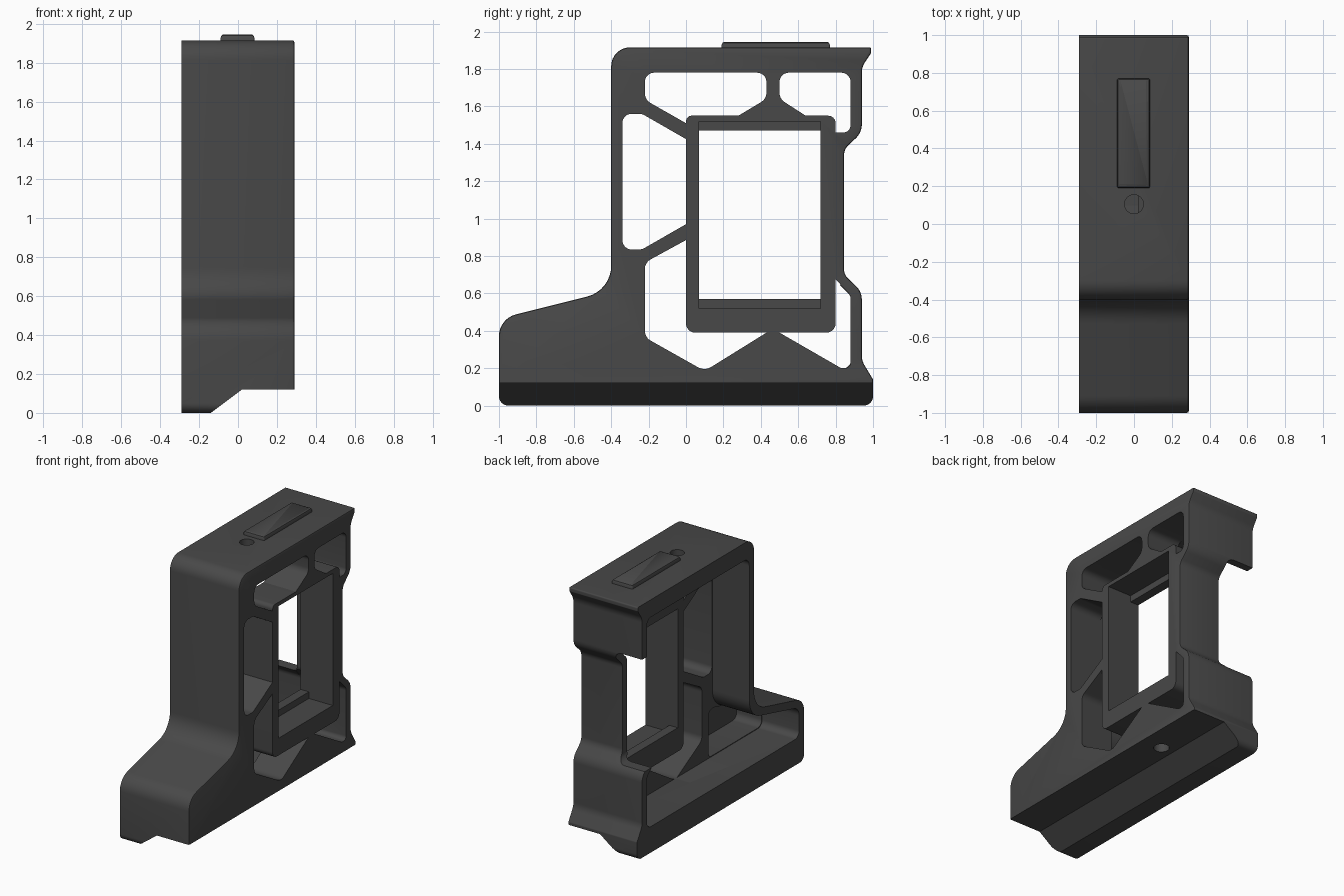
import bpy, bmesh, math
from mathutils import Vector

if "Cube" in bpy.data.objects:
    bpy.data.objects.remove(bpy.data.objects["Cube"])

mat = bpy.data.materials.new("dark_grey")
mat.diffuse_color = (0.065, 0.065, 0.065, 1)
mat.use_nodes = True
mat.node_tree.nodes["Principled BSDF"].inputs["Base Color"].default_value = mat.diffuse_color


def rounded(points, steps=8):
    """Polygon of (u, v, radius) corners turned into a filleted outline."""
    out, n = [], len(points)
    for i, (u, v, r) in enumerate(points):
        p = Vector((u, v))
        if r == 0:
            out.append(p)
            continue
        a = Vector(points[i - 1][:2]) - p
        b = Vector(points[(i + 1) % n][:2]) - p
        half = a.angle(b) / 2
        a.normalize()
        b.normalize()
        t = r / math.tan(half)
        centre = p + (a + b).normalized() * (r / math.sin(half))
        s, e = p + a * t - centre, p + b * t - centre
        sweep = s.angle_signed(e)
        for k in range(steps + 1):
            w = -sweep * k / steps
            c, d = math.cos(w), math.sin(w)
            out.append(centre + Vector((s.x * c - s.y * d, s.x * d + s.y * c)))
    return out


def prism(name, points, lo, hi, axis="x", edge_bevel=0):
    """Extrude a filleted outline along one axis."""
    place = {"x": lambda u, v, w: (w, u, v),
             "y": lambda u, v, w: (u, w, v),
             "z": lambda u, v, w: (u, v, w)}[axis]
    bm = bmesh.new()
    ring = rounded(points)
    low = [bm.verts.new(place(p.x, p.y, lo)) for p in ring]
    high = [bm.verts.new(place(p.x, p.y, hi)) for p in ring]
    bm.faces.new(low)
    cap = bm.faces.new(high)
    n = len(ring)
    for i in range(n):
        j = (i + 1) % n
        bm.faces.new((low[i], low[j], high[j], high[i]))
    bmesh.ops.recalc_face_normals(bm, faces=bm.faces[:])
    if edge_bevel:
        bmesh.ops.bevel(bm, geom=list(cap.edges), offset=edge_bevel,
                        segments=2, profile=0.5, affect="EDGES")
    mesh = bpy.data.meshes.new(name)
    bm.to_mesh(mesh)
    bm.free()
    mesh.materials.append(mat)
    ob = bpy.data.objects.new(name, mesh)
    bpy.context.collection.objects.link(ob)
    return ob


def rect(u0, u1, v0, v1, r=0):
    return [(u0, v0, r), (u1, v0, r), (u1, v1, r), (u0, v1, r)]


def circle(u, v, r, n=32):
    return [(u + r * math.cos(2 * math.pi * k / n),
             v + r * math.sin(2 * math.pi * k / n), 0) for k in range(n)]


def cut(target, cutter):
    bpy.context.view_layer.objects.active = target
    m = target.modifiers.new("cut", "BOOLEAN")
    m.operation, m.solver, m.object = "DIFFERENCE", "EXACT", cutter
    bpy.ops.object.modifier_apply(modifier=m.name)
    bpy.data.objects.remove(cutter)


# Outer housing silhouette (y, z, radius)
body = prism("housing", [
    (-1, 0, .05), (1, 0, .05), (1, .14, .015), (.94, .24, .1),
    (.94, .61, .1), (.845, .7, .07), (.845, 1.37, .07), (.94, 1.46, .1),
    (.94, 1.81, .1), (.99, 1.885, .01), (.99, 1.915, .01),
    (-.4, 1.915, .1), (-.4, .615, .17), (-1, .465, .12)],
    -.29, .29, edge_bevel=.01)

# Main cavity, open on the left side
cut(body, prism("cavity", [
    (-.94, .197, .05), (.883, .197, .05), (.883, .585, .06), (.79, .675, .06),
    (.79, 1.395, .06), (.883, 1.485, .06), (.883, 1.783, .05),
    (-.343, 1.783, .06), (-.343, .57, .17), (-.94, .42, .08)], -.5, .02))

# Deeper pocket in the foot
cut(body, prism("foot_pocket", [
    (-.935, .202, .05), (-.3, .202, .03), (-.3, .55, .03),
    (-.36, .56, 0), (-.935, .415, .075)], -.5, .23))

# Weight saving openings between the struts
openings = [
    [(-.22, 1.78, .05), (-.22, 1.635, .06), (0, 1.51, 0), (0, 1.55, .03),
     (.28, 1.55, 0), (.43, 1.64, .06), (.43, 1.78, .05)],
    [(.5, 1.78, .05), (.5, 1.64, .06), (.64, 1.55, 0), (.8, 1.55, .04),
     (.8, 1.46, 0), (.88, 1.46, .04), (.88, 1.78, .05)],
    [(-.34, 1.56, .049), (-.235, 1.56, .06), (0, 1.425, 0), (0, .97, 0),
     (-.235, .835, .06), (-.34, .835, .049)],
    [(0, .885, 0), (-.22, .765, .06), (-.22, .365, .06), (.1, .185, .07),
     (.43, .39, 0), (0, .39, .05)],
    [(.8, .675, 0), (.88, .59, .05), (.88, .2, .03), (.83, .2, .03),
     (.5, .39, 0), (.8, .39, .05)],
]
for shape in openings:
    cut(body, prism("opening", shape, -.1, .5))

# Central window with a ledge at its inner end
cut(body, prism("window", rect(.07, .72, .57, 1.47), -.2, .5))
cut(body, prism("window_step", rect(.07, .72, .52, 1.52), .09, .5))

# Notch in the back wall, rail slope under the base, screw holes
cut(body, prism("back_notch", rect(-.6, -.06, .64, 1.5, .06), .73, 1.3, "y"))
cut(body, prism("rail_slope", [(-.273, -.1, 0), (.02, .12, 0),
                               (.5, .12, 0), (.5, -.1, 0)], -1.3, 1.3, "y"))
cut(body, prism("top_hole", circle(0, .105, .05), 1.7, 2.1, "z"))
cut(body, prism("base_hole", circle(.12, .44, .055), -.2, .26, "z"))

# Raised bar on the top
bar = prism("top_bar", rect(-.09, .085, .19, .77, .01), 1.9, 1.945, "z",
            edge_bevel=.018)

for ob in (body, bar):
    bpy.ops.object.select_all(action="DESELECT")
    ob.select_set(True)
    bpy.context.view_layer.objects.active = ob
    bpy.ops.object.shade_smooth_by_angle(angle=math.radians(30))
